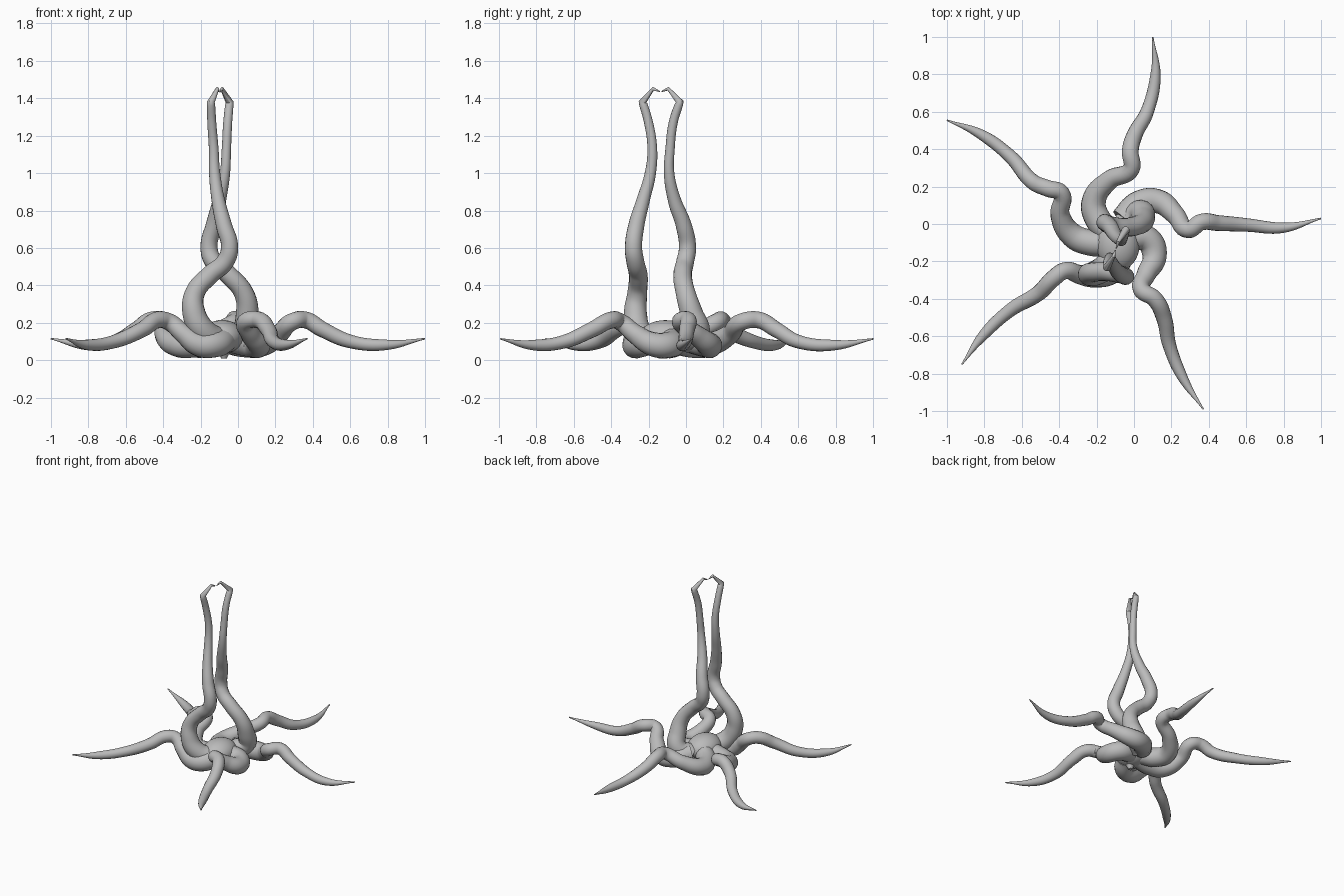
import bpy
import math

if "Cube" in bpy.data.objects:
    bpy.data.objects.remove(bpy.data.objects["Cube"])

grey = bpy.data.materials.new("plain grey")
grey.diffuse_color = (0.5, 0.5, 0.5, 1)
grey.use_nodes = True
grey.node_tree.nodes["Principled BSDF"].inputs["Base Color"].default_value = grey.diffuse_color


def finish(ob, name):
    ob.name = name
    ob.data.materials.clear()
    ob.data.materials.append(grey)
    bpy.ops.object.select_all(action='DESELECT')
    ob.select_set(True)
    bpy.context.view_layer.objects.active = ob
    bpy.ops.object.shade_smooth_by_angle(angle=math.radians(50))


def limb(name, pts, sharp=()):
    """Tapered smooth tube through (x, y, z, radius) points."""
    cu = bpy.data.curves.new(name, 'CURVE')
    cu.dimensions = '3D'
    cu.resolution_u = 8
    cu.bevel_depth = 1
    cu.bevel_resolution = 6
    cu.use_fill_caps = True
    sp = cu.splines.new('BEZIER')
    sp.bezier_points.add(len(pts) - 1)
    sp.radius_interpolation = 'CARDINAL'
    for i, (b, p) in enumerate(zip(sp.bezier_points, pts)):
        b.co = p[:3]
        b.radius = p[3]
        t = 'VECTOR' if i in sharp else 'AUTO'
        b.handle_left_type = b.handle_right_type = t
    ob = bpy.data.objects.new(name, cu)
    bpy.context.collection.objects.link(ob)
    bpy.ops.object.select_all(action='DESELECT')
    ob.select_set(True)
    bpy.context.view_layer.objects.active = ob
    bpy.ops.object.convert(target='MESH')
    finish(bpy.context.view_layer.objects.active, name)


# Five walking tentacles: plan paths from tip to root, shared height and taper
HEIGHT = (.115, .082, .10, .165, .215, .205, .14, .085, .085, .11)
RADIUS = (.004, .027, .036, .042, .045, .046, .052, .065, .07, .07)
PLANS = {
    "back_tentacle": ((.10, 1), (.115, .8), (.07, .6), (.005, .48), (-.02, .39),
                      (-.015, .295), (-.13, .235), (-.215, .12), (-.19, .02), (-.12, -.05)),
    "right_tentacle": ((1, .03), (.8, -.02), (.6, -.005), (.45, .005), (.36, .01),
                       (.29, -.03), (.22, .05), (.13, .12), (.03, .11), (-.06, .02)),
    "front_right_tentacle": ((.37, -.99), (.26, -.82), (.19, -.65), (.16, -.50), (.11, -.40),
                             (.04, -.35), (.065, -.27), (.11, -.17), (.07, -.08), (-.04, -.08)),
    "front_left_tentacle": ((-.92, -.75), (-.81, -.60), (-.66, -.46), (-.51, -.37), (-.43, -.29),
                            (-.37, -.25), (-.29, -.27), (-.21, -.275), (-.12, -.25), (-.07, -.17)),
    "back_left_tentacle": ((-1, .555), (-.82, .48), (-.66, .36), (-.54, .225), (-.46, .19),
                           (-.39, .165), (-.395, .05), (-.33, -.06), (-.23, -.10), (-.11, -.10)),
}
for name, plan in PLANS.items():
    limb(name, [(x, y, z, r) for (x, y), z, r in zip(plan, HEIGHT, RADIUS)])

# Two raised arms, each ending in a thin hooked claw
limb("front_arm", [
    (-.10, -.14, 1.435, .003), (-.11, -.175, 1.45, .010), (-.145, -.232, 1.38, .021),
    (-.14, -.20, 1.27, .024), (-.13, -.18, 1.13, .026), (-.125, -.19, 1.0, .03),
    (-.105, -.23, .85, .036), (-.075, -.265, .72, .043), (-.045, -.28, .60, .046),
    (-.07, -.27, .525, .048), (-.15, -.255, .455, .05), (-.23, -.26, .36, .053),
    (-.235, -.27, .25, .062), (-.18, -.25, .15, .068), (-.09, -.18, .10, .068)],
    sharp=(0, 1, 2))
limb("back_arm", [
    (-.095, -.13, 1.435, .003), (-.085, -.095, 1.45, .010), (-.045, -.033, 1.38, .021),
    (-.055, -.068, 1.27, .024), (-.062, -.085, 1.13, .025), (-.07, -.09, 1.0, .028),
    (-.10, -.06, .85, .036), (-.13, -.012, .72, .043), (-.155, .008, .60, .046),
    (-.13, -.005, .525, .048), (-.05, -.018, .455, .05), (.03, -.002, .36, .053),
    (.05, .03, .25, .062), (.03, .06, .15, .068), (-.05, .0, .10, .068)],
    sharp=(0, 1, 2))

# Rounded central body where all the limbs meet
bpy.ops.mesh.primitive_uv_sphere_add(segments=32, ring_count=16, radius=1,
                                     location=(-.085, -.11, .125))
body = bpy.context.object
body.scale = (.115, .14, .09)
finish(body, "body")

# Small pointed mouth underneath
bpy.ops.mesh.primitive_cone_add(vertices=12, radius1=.015, radius2=.05, depth=.07,
                                location=(-.075, -.13, .045))
finish(bpy.context.object, "mouth")
